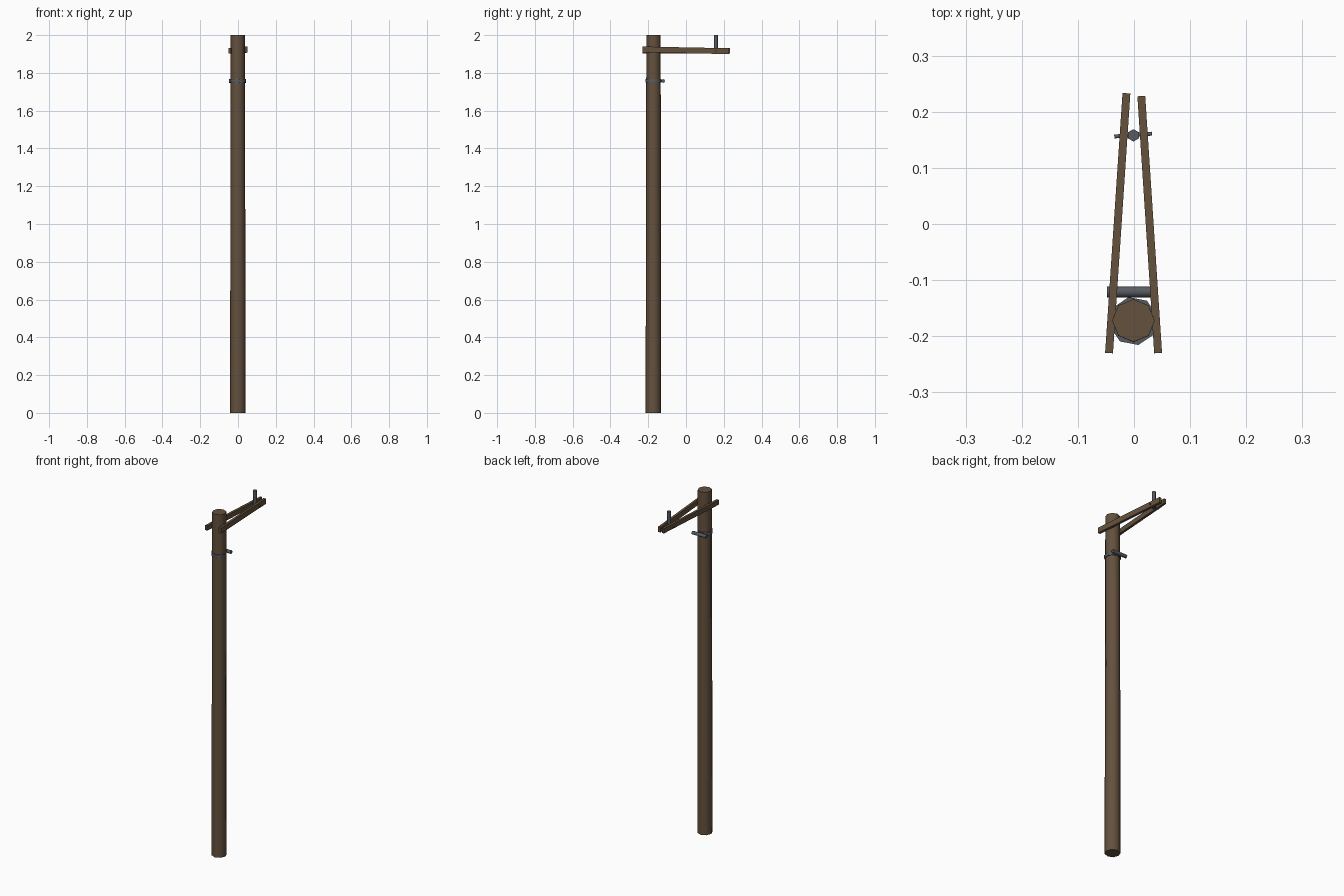
import bpy, math
from mathutils import Vector

if "Cube" in bpy.data.objects:
    bpy.data.objects.remove(bpy.data.objects["Cube"])


def material(name, color):
    m = bpy.data.materials.new(name)
    m.diffuse_color = (*color, 1)
    m.use_nodes = True
    m.node_tree.nodes["Principled BSDF"].inputs["Base Color"].default_value = m.diffuse_color
    return m


wood = material("weathered wood", (0.127, 0.082, 0.047))
metal = material("dark steel", (0.095, 0.105, 0.118))


def rod(name, a, b, r1, r2, sides, mat, spin=0.0):
    """Tapered rod from point a to point b."""
    a, b = Vector(a), Vector(b)
    d = b - a
    bpy.ops.mesh.primitive_cone_add(vertices=sides, radius1=r1, radius2=r2, depth=d.length)
    o = bpy.context.object
    o.name = name
    o.rotation_mode = 'QUATERNION'
    q = d.to_track_quat('Z', 'Y')
    if abs(d.x) + abs(d.y) < 1e-6:
        q.identity()
    o.rotation_quaternion = q
    o.location = (a + b) / 2
    for v in o.data.vertices:
        x, y = v.co.x, v.co.y
        v.co.x = x * math.cos(spin) - y * math.sin(spin)
        v.co.y = x * math.sin(spin) + y * math.cos(spin)
    o.data.materials.append(mat)
    bpy.ops.object.shade_smooth_by_angle(angle=math.radians(62))
    return o


def beam(name, a, b, width, height):
    """Rectangular timber from a to b, with upright ends."""
    a, b = Vector(a), Vector(b)
    side = Vector((b.y - a.y, a.x - b.x, 0)).normalized() * width / 2
    up = Vector((0, 0, height / 2))
    vs = [p + s * side + t * up for p in (a, b)
          for s, t in ((-1, -1), (1, -1), (1, 1), (-1, 1))]
    faces = [(0, 1, 2, 3), (7, 6, 5, 4)]
    faces += [(i, i + 4, (i + 1) % 4 + 4, (i + 1) % 4) for i in range(4)]
    me = bpy.data.meshes.new(name)
    me.from_pydata(vs, [], faces)
    me.materials.append(wood)
    o = bpy.data.objects.new(name, me)
    bpy.context.collection.objects.link(o)


PY = -0.173
# Main pole, slightly tapered
rod("pole", (-0.001, PY, 0), (-0.001, PY + 0.001, 2.0), 0.041, 0.038, 8, wood)

# Pair of converging cross arms clamped on the pole
beam("left_arm", (-0.0445, -0.23, 1.917), (-0.0135, 0.233, 1.917), 0.014, 0.028)
beam("right_arm", (0.043, -0.23, 1.924), (0.013, 0.228, 1.915), 0.014, 0.031)

# Upright pin held between the arm tips by a bolt
rod("insulator_pin", (-0.001, 0.158, 1.905), (-0.001, 0.158, 2.0), 0.011, 0.011, 6, metal)
rod("arm_bolt", (-0.035, 0.156, 1.914), (0.032, 0.161, 1.917), 0.004, 0.004, 6, metal)

# Metal strap around the pole with a horizontal peg behind it
rod("strap", (-0.001, PY, 1.750), (-0.001, PY, 1.767), 0.0435, 0.0435, 8, metal, 0.2)
rod("strap_peg", (-0.048, -0.121, 1.757), (0.042, -0.121, 1.757), 0.01, 0.01, 8, metal)
